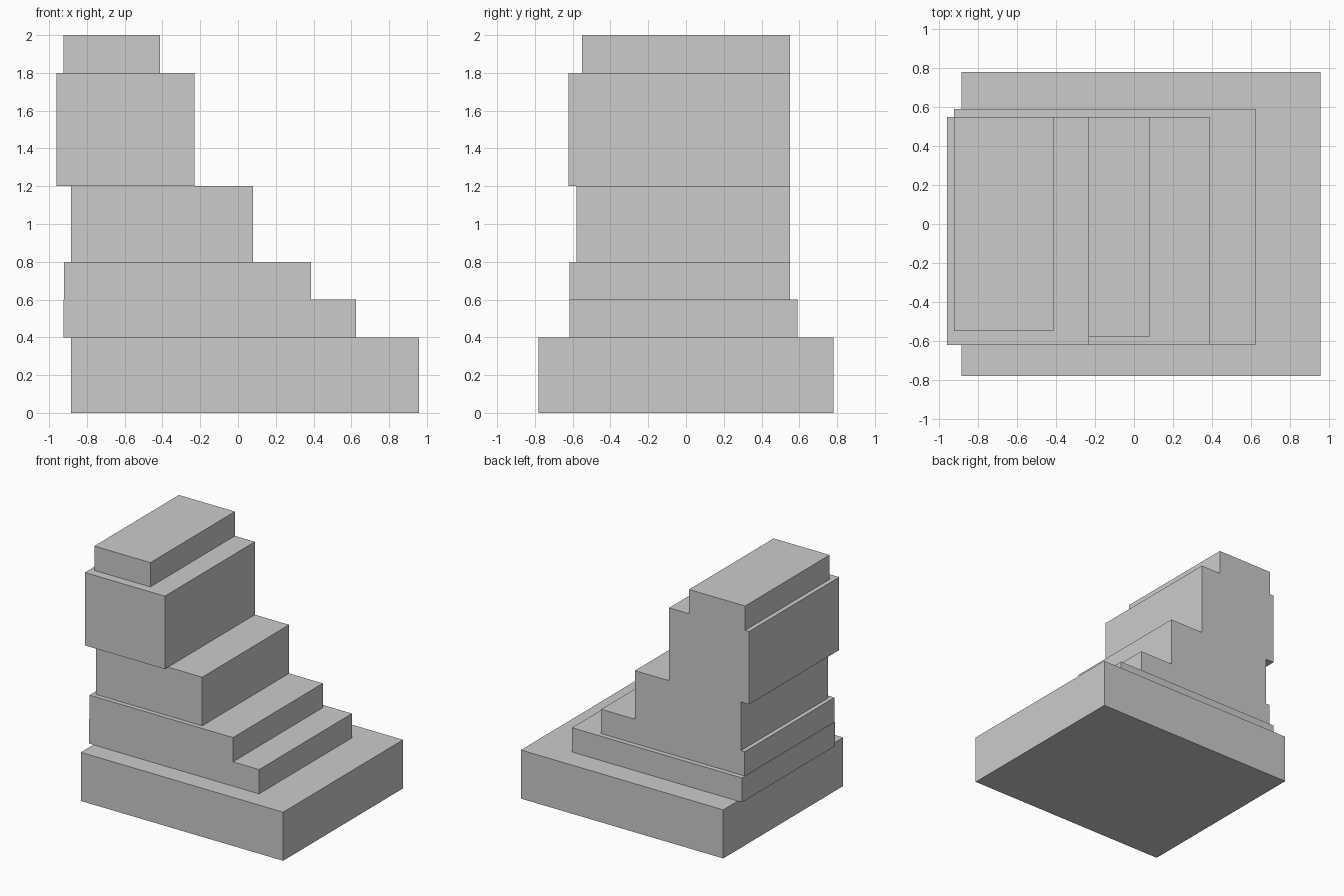
import bpy

if "Cube" in bpy.data.objects:
    bpy.data.objects.remove(bpy.data.objects["Cube"])

# Stacked blocks: name, x range, y range, z range
BLOCKS = [
    ("base_slab",    (-0.885, 0.957), (-0.78, 0.78),   (0.0, 0.4)),
    ("lower_step",   (-0.923, 0.625), (-0.618, 0.59),  (0.4, 0.6)),
    ("second_step",  (-0.92, 0.387),  (-0.618, 0.55),  (0.6, 0.8)),
    ("middle_block", (-0.885, 0.08),  (-0.58, 0.55),   (0.8, 1.2)),
    ("upper_block",  (-0.96, -0.231), (-0.622, 0.55),  (1.2, 1.8)),
    ("top_cap",      (-0.923, -0.413), (-0.55, 0.55),  (1.8, 2.0)),
]


def add_block(name, *ranges):
    """Box spanning the given x, y and z ranges, scale applied."""
    centre = [(a + b) / 2 for a, b in ranges]
    size = [b - a for a, b in ranges]
    bpy.ops.mesh.primitive_cube_add(size=1, location=centre)
    obj = bpy.context.object
    obj.name = name
    obj.scale = size
    bpy.ops.object.transform_apply(location=False, rotation=False, scale=True)
    return obj


for name, xs, ys, zs in BLOCKS:
    add_block(name, xs, ys, zs)
